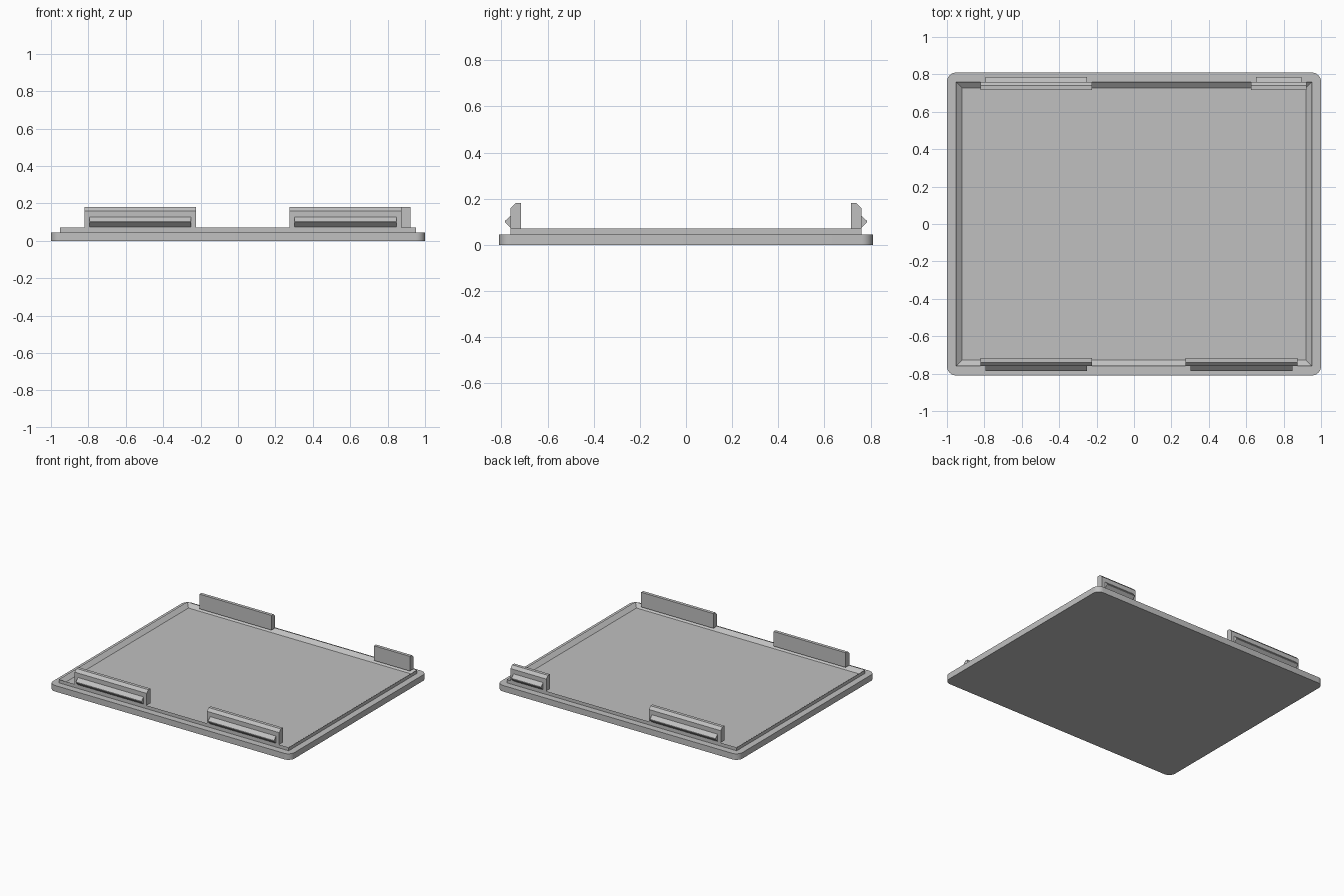
import bpy
import bmesh
from math import cos, sin, pi, radians
from mathutils import Vector

cube = bpy.data.objects.get("Cube")
if cube:
    bpy.data.objects.remove(cube, do_unlink=True)

grey = bpy.data.materials.new("light_grey")
grey.use_nodes = True
COLOUR = (0.53, 0.53, 0.53, 1)
grey.diffuse_color = COLOUR
grey.node_tree.nodes["Principled BSDF"].inputs["Base Color"].default_value = COLOUR


def finish(name, bm):
    """Turn a bmesh into a named grey object."""
    bmesh.ops.recalc_face_normals(bm, faces=bm.faces)
    mesh = bpy.data.meshes.new(name)
    bm.to_mesh(mesh)
    bm.free()
    mesh.materials.append(grey)
    obj = bpy.data.objects.new(name, mesh)
    bpy.context.collection.objects.link(obj)
    return obj


def prism(name, outline, direction):
    """Extrude a closed 3D outline along a direction."""
    bm = bmesh.new()
    face = bm.faces.new([bm.verts.new(p) for p in outline])
    moved = bmesh.ops.extrude_face_region(bm, geom=[face], use_keep_orig=True)
    verts = [g for g in moved["geom"] if isinstance(g, bmesh.types.BMVert)]
    bmesh.ops.translate(bm, verts=verts, vec=Vector(direction))
    return finish(name, bm)


HALF_X, HALF_Y = 1.0, 0.81
PLATE_TOP, RIM_TOP = 0.045, 0.07
RIM_X, RIM_Y, RIM_WIDTH = 0.952, 0.76, 0.045

# Base plate with rounded corners
RADIUS, STEPS = 0.05, 8
outline = []
for corner, (sx, sy) in enumerate([(1, 1), (-1, 1), (-1, -1), (1, -1)]):
    for i in range(STEPS + 1):
        a = (corner + i / STEPS) * pi / 2
        outline.append((sx * (HALF_X - RADIUS) + RADIUS * cos(a),
                        sy * (HALF_Y - RADIUS) + RADIUS * sin(a), 0))
plate = prism("base_plate", outline, (0, 0, PLATE_TOP))
bpy.context.view_layer.objects.active = plate
plate.select_set(True)
bpy.ops.object.shade_smooth_by_angle(angle=radians(30))

# Raised rim: a block whose top is inset and sunk below the plate surface
bm = bmesh.new()
bmesh.ops.create_cube(bm, size=2)
low = PLATE_TOP - 0.025
for v in bm.verts:
    v.co = (v.co.x * RIM_X, v.co.y * RIM_Y, RIM_TOP if v.co.z > 0 else low)
bm.normal_update()
top = max(bm.faces, key=lambda f: f.normal.z)
bmesh.ops.inset_region(bm, faces=[top], thickness=RIM_WIDTH, use_even_offset=True)
bmesh.ops.translate(bm, verts=top.verts, vec=(0, 0, PLATE_TOP - 0.01 - RIM_TOP))
finish("raised_rim", bm)

# Snap clips: chamfered tabs, each with a pointed ridge on the outside
TAB = [(0.716, RIM_TOP), (0.76, RIM_TOP), (0.76, 0.16), (0.74, 0.18), (0.716, 0.18)]
RIDGE = [(0.755, 0.073), (0.76, 0.073), (0.785, 0.097), (0.785, 0.103),
         (0.76, 0.127), (0.755, 0.127)]
RIDGE_GAP = 0.026
clips = [("front_right", -1, -0.82, -0.224), ("front_left", -1, 0.275, 0.873),
         ("back_right", 1, -0.82, -0.224), ("back_left", 1, 0.625, 0.922)]
for place, side, x0, x1 in clips:
    prism(place + "_clip", [(x0, side * y, z) for y, z in TAB], (x1 - x0, 0, 0))
    prism(place + "_clip_ridge", [(x0 + RIDGE_GAP, side * y, z) for y, z in RIDGE],
          (x1 - x0 - 2 * RIDGE_GAP, 0, 0))
